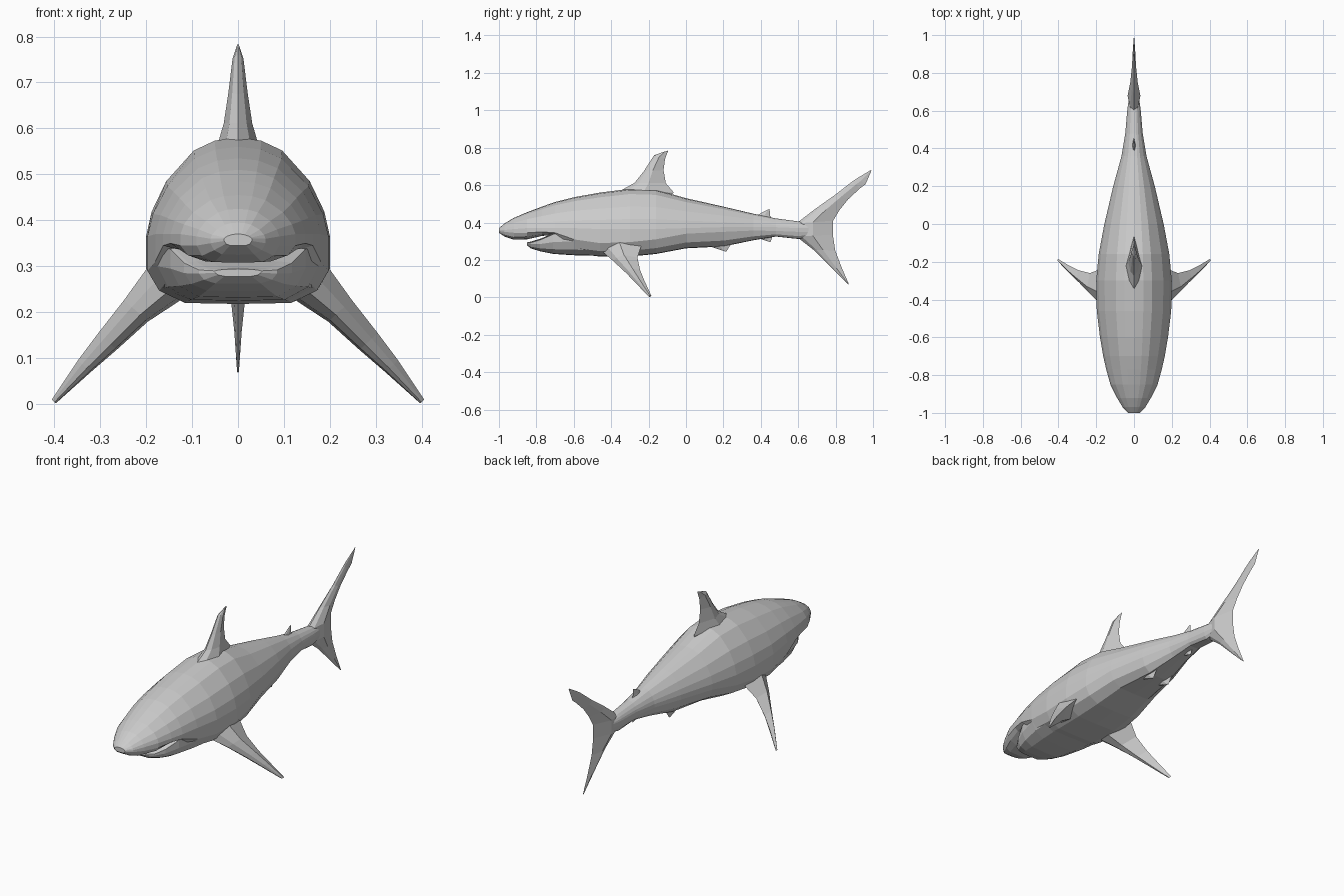
import bpy
import bmesh
from mathutils import Vector

default_cube = bpy.data.objects.get("Cube")
if default_cube:
    bpy.data.objects.remove(default_cube, do_unlink=True)

SKIN_COLOUR = (0.6, 0.6, 0.6, 1.0)
skin = bpy.data.materials.new("grey_skin")
skin.use_nodes = True
skin.diffuse_color = SKIN_COLOUR
skin.node_tree.nodes["Principled BSDF"].inputs["Base Color"].default_value = SKIN_COLOUR


def loft(name, rings, mirrored=False):
    """Bridge closed rings of equal length and cap both ends."""
    bm = bmesh.new()
    loops = [[bm.verts.new(point) for point in ring] for ring in rings]
    for near, far in zip(loops, loops[1:]):
        for i in range(len(near)):
            j = (i + 1) % len(near)
            bm.faces.new((near[i], near[j], far[j], far[i]))
    bm.faces.new(loops[0])
    bm.faces.new(loops[-1])
    bmesh.ops.recalc_face_normals(bm, faces=bm.faces)
    mesh = bpy.data.meshes.new(name)
    bm.to_mesh(mesh)
    bm.free()
    mesh.materials.append(skin)
    part = bpy.data.objects.new(name, mesh)
    bpy.context.collection.objects.link(part)
    if mirrored:
        part.modifiers.new("mirror", "MIRROR").use_axis[0] = True
    return part


def body_ring(y, width, top, upper, lower, bottom):
    """Rounded back, straight flanks and a flattened belly."""
    back = [(0.25, 0.97), (0.48, 0.87), (0.78, 0.56), (0.94, 0.25), (1, 0)]
    belly = [(1, 0), (0.87, 0.6), (0.58, 0.97)]
    half = [(width * a, upper + (top - upper) * b) for a, b in back]
    half += [(width * a, lower + (bottom - lower) * b) for a, b in belly]
    outline = [(0, top)] + half + [(0, bottom)]
    outline += [(-x, z) for x, z in reversed(half)]
    return [Vector((x, y, z)) for x, z in outline]


def fin_ring(lead, trail, thickness, normal):
    """Thin foil section between the leading and trailing edges."""
    front, middle = lead.lerp(trail, 0.14), lead.lerp(trail, 0.45)
    offset = normal * thickness
    return [lead, front + offset * 0.6, middle + offset, trail,
            middle - offset, front - offset * 0.6]


def upright_fin(name, rows, x=0.0, mirrored=False):
    """Rows hold lead y, lead z, trail y, trail z and half thickness."""
    side = Vector((1, 0, 0))
    rings = [fin_ring(Vector((x, ly, lz)), Vector((x, ty, tz)), t, side)
             for ly, lz, ty, tz, t in rows]
    return loft(name, rings, mirrored)


# Body with the upper jaw: y, half width, top, flank top, flank bottom, belly
body_rows = [
    (-1.0, .03, .37, .36, .355, .345),
    (-.97, .06, .395, .36, .35, .325),
    (-.92, .09, .425, .365, .345, .308),
    (-.85, .125, .455, .37, .345, .31),
    (-.77, .147, .485, .37, .35, .328),
    (-.7, .163, .51, .37, .345, .335),
    (-.6, .18, .535, .37, .31, .235),
    (-.46, .197, .56, .365, .29, .218),
    (-.3, .2, .58, .365, .295, .218),
    (-.16, .187, .575, .365, .31, .232),
    (0, .157, .53, .37, .34, .262),
    (.2, .11, .485, .375, .35, .272),
    (.36, .066, .447, .375, .357, .305),
    (.48, .046, .422, .375, .355, .325),
    (.6, .036, .406, .37, .35, .312),
    (.7, .022, .39, .37, .35, .33),
]
loft("body", [body_ring(*row) for row in body_rows])

# Lower jaw, set behind the snout
jaw_rows = [
    (-.85, .05, .294, .29, .286, .278),
    (-.83, .085, .298, .292, .284, .262),
    (-.78, .117, .313, .307, .285, .246),
    (-.71, .147, .342, .337, .295, .232),
    (-.6, .175, .36, .35, .3, .225),
    (-.48, .19, .36, .35, .295, .222),
]
loft("lower_jaw", [body_ring(*row) for row in jaw_rows])

# Fins along the centre line
upright_fin("dorsal_fin", [
    (-.4, .53, -.1, .53, .05),
    (-.36, .565, -.065, .56, .045),
    (-.275, .612, -.108, .61, .031),
    (-.225, .675, -.12, .68, .021),
    (-.17, .76, -.112, .74, .012),
    (-.13, .774, -.095, .785, .003),
])
upright_fin("tail_fin", [
    (.865, .072, .872, .068, .002),
    (.78, .155, .832, .16, .008),
    (.68, .255, .798, .25, .018),
    (.59, .325, .785, .335, .034),
    (.59, .395, .787, .41, .034),
    (.69, .472, .82, .465, .02),
    (.8, .55, .868, .525, .011),
    (.89, .62, .93, .582, .007),
    (.915, .637, .96, .605, .005),
    (.988, .68, .992, .678, .001),
])
upright_fin("second_dorsal_fin", [
    (.36, .42, .47, .41, .012),
    (.4, .45, .45, .435, .007),
    (.435, .468, .447, .472, .002),
])
upright_fin("anal_fin", [
    (.36, .34, .47, .34, .012),
    (.4, .312, .46, .32, .007),
    (.44, .298, .452, .294, .002),
])
upright_fin("pelvic_fins", [
    (.08, .3, .26, .3, .016),
    (.14, .268, .235, .275, .01),
    (.2, .248, .215, .244, .003),
], x=0.05, mirrored=True)

# Pectoral fins: x, z, lead y, trail y, half thickness
pectoral_normal = Vector((.74, 0, .67))
pectoral_rows = [
    (.12, .29, -.47, -.23, .05),
    (.165, .26, -.45, -.24, .05),
    (.223, .204, -.39, -.26, .035),
    (.285, .137, -.32, -.245, .027),
    (.335, .083, -.27, -.222, .019),
    (.401, .006, -.2, -.185, .006),
]
pectoral_rings = []
for x, z, lead_y, trail_y, t in pectoral_rows:
    twist = pectoral_normal * t * 0.4
    lead = Vector((x, lead_y, z)) - twist
    trail = Vector((x, trail_y, z)) + twist
    pectoral_rings.append(fin_ring(lead, trail, t, pectoral_normal))
loft("pectoral_fins", pectoral_rings, mirrored=True)
